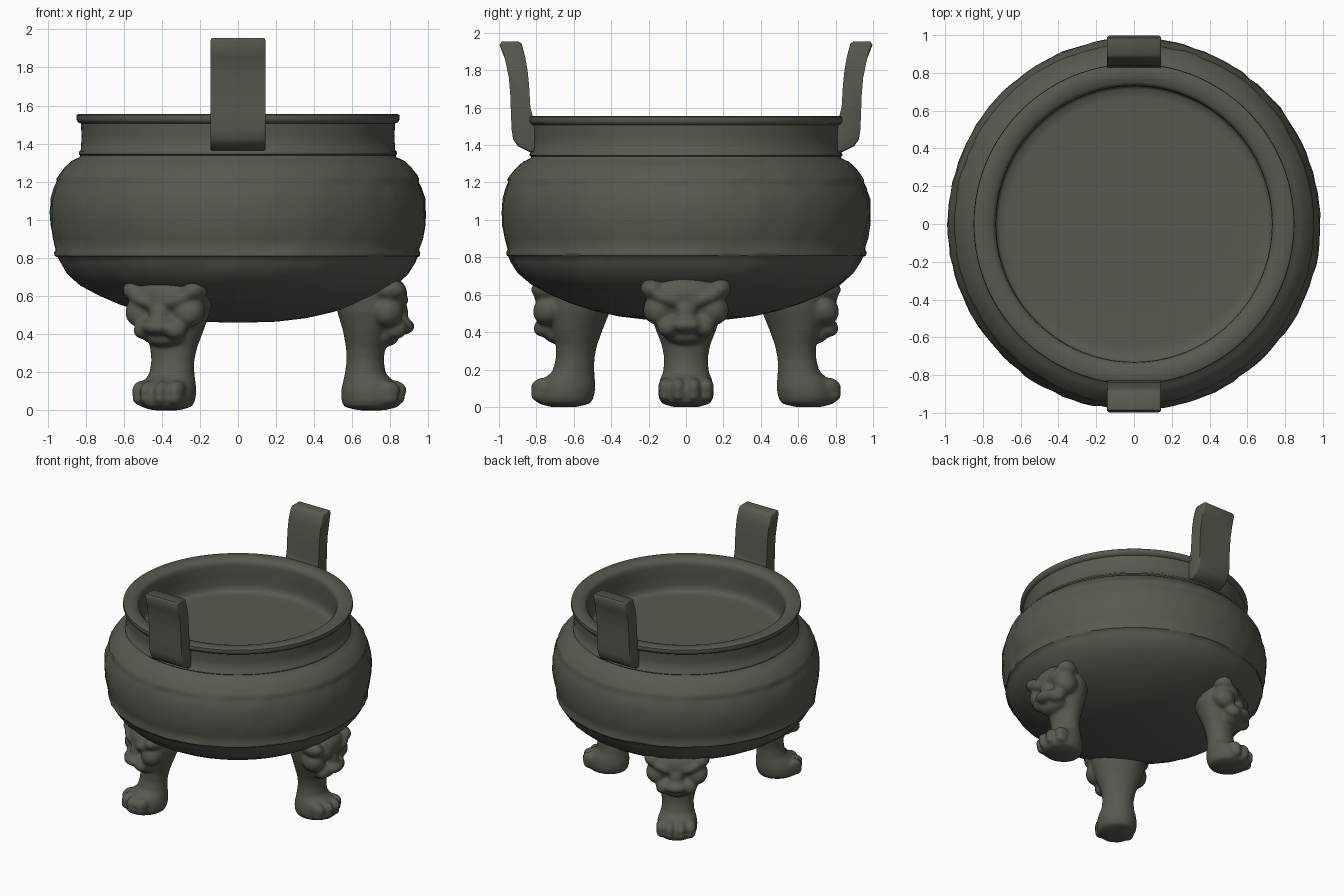
import bpy, bmesh, math
from mathutils import Matrix, Vector, noise

cube = bpy.data.objects.get("Cube")
if cube:
    bpy.data.objects.remove(cube)

bronze = bpy.data.materials.new("dark_green_bronze")
bronze.use_nodes = True
colour = (0.094, 0.102, 0.077, 1)
bronze.diffuse_color = colour
bsdf = bronze.node_tree.nodes["Principled BSDF"]
bsdf.inputs["Base Color"].default_value = colour
bsdf.inputs["Roughness"].default_value = 0.7


def add_object(name, bm):
    bmesh.ops.recalc_face_normals(bm, faces=bm.faces)
    mesh = bpy.data.meshes.new(name)
    bm.to_mesh(mesh)
    bm.free()
    mesh.materials.append(bronze)
    obj = bpy.data.objects.new(name, mesh)
    bpy.context.collection.objects.link(obj)
    return obj


def smooth(obj, angle):
    bpy.ops.object.select_all(action='DESELECT')
    obj.select_set(True)
    bpy.context.view_layer.objects.active = obj
    bpy.ops.object.shade_smooth_by_angle(angle=math.radians(angle))


def loft(bm, rings, count):
    """Skin elliptical rings given as (z, centre x, radius x, radius y)."""
    loops = []
    for z, cx, rx, ry in rings:
        turn = [math.tau * i / count for i in range(count)]
        loops.append([bm.verts.new((cx + rx * math.cos(a), ry * math.sin(a), z)) for a in turn])
    for low, high in zip(loops, loops[1:]):
        for i in range(count):
            j = (i + 1) % count
            bm.faces.new((low[i], low[j], high[j], high[i]))
    bm.faces.new(loops[0])
    bm.faces.new(loops[-1])


def blob(bm, centre, size, tilt=0):
    """Ellipsoid, tilted about the outward axis."""
    matrix = (Matrix.Translation(centre) @ Matrix.Rotation(tilt, 4, 'X')
              @ Matrix.Diagonal((*size, 1)))
    bmesh.ops.create_icosphere(bm, subdivisions=3, radius=1, matrix=matrix)


def pair(bm, centre, size, tilt=0):
    x, y, z = centre
    blob(bm, centre, size, tilt)
    blob(bm, (x, -y, z), size, -tilt)


# Bowl: outside profile, rim, inner wall and filled floor as (radius, height)
profile = [
    (.03, .46), (.2, .465), (.36, .484), (.5, .516), (.62, .555), (.73, .602),
    (.825, .655), (.895, .715), (.933, .775), (.945, .803), (.958, .81), (.96, .828),
    (.954, .842), (.97, .9), (.982, .97), (.986, 1.04), (.982, 1.11), (.966, 1.17),
    (.952, 1.2), (.953, 1.215), (.94, 1.235), (.911, 1.275), (.873, 1.31), (.833, 1.328),
    (.828, 1.338), (.836, 1.345), (.835, 1.358), (.825, 1.366), (.821, 1.44), (.825, 1.506),
    (.842, 1.513), (.849, 1.53), (.847, 1.55), (.838, 1.556), (.79, 1.555), (.75, 1.548),
    (.733, 1.53), (.73, 1.5), (.733, 1.42), (.735, 1.35), (.73, 1.31), (.715, 1.296),
    (.67, 1.292), (.4, 1.292), (.03, 1.292)]
bm = bmesh.new()
loft(bm, [(z, 0, r, r) for r, z in profile], 112)
# Worn cast surface on the belly
for v in bm.verts:
    if .55 < v.co.z < 1.25 and v.co.xy.length > .74:
        out = Vector((v.co.x, v.co.y, 0)).normalized()
        v.co += out * (.007 * noise.noise(v.co * 9) + .007 * noise.noise(v.co * 20))
smooth(add_object("bowl", bm), 50)

# Handles: curved strap outline extruded across its width
outline = [(.80, 1.362), (.84, 1.364), (.90, 1.395), (.924, 1.43), (.932, 1.48),
           (.936, 1.57), (.939, 1.66), (.947, 1.76), (.968, 1.86), (.997, 1.935),
           (.985, 1.955), (.895, 1.955), (.878, 1.94), (.86, 1.87), (.847, 1.8),
           (.839, 1.72), (.832, 1.6), (.828, 1.54), (.80, 1.5)]
for name, side in (("front_handle", -1), ("back_handle", 1)):
    bm = bmesh.new()
    ends = [[bm.verts.new((x, side * y, z)) for y, z in outline] for x in (-.144, .144)]
    bm.faces.new(ends[0])
    bm.faces.new(ends[1])
    for i in range(len(outline)):
        j = (i + 1) % len(outline)
        bm.faces.new((ends[0][i], ends[0][j], ends[1][j], ends[1][i]))
    rim = [e for e in bm.edges if abs(e.verts[0].co.x - e.verts[1].co.x) < .01]
    bmesh.ops.bevel(bm, geom=rim, offset=.012, segments=2, profile=.5, affect='EDGES')
    smooth(add_object(name, bm), 50)


def leg_mesh(lean):
    bm = bmesh.new()
    # Shank and paw
    loft(bm, [(0, .70, .07, .07), (.018, .70, .145, .13), (.05, .70, .157, .147),
              (.10, .70, .16, .15), (.145, .69, .14, .14), (.19, .668, .108, .122),
              (.26, .668, .098, .117), (.33, .67, .103, .13), (.42, .68, .13, .165),
              (.52, .69, .17, .195), (.62, .695, .175, .21), (.70, .69, .12, .15)], 28)
    # Toes
    for y, x in ((.042, .825), (.11, .79)):
        pair(bm, (x, y, .105), (.062, .04, .052))
        pair(bm, (x + .005, y, .065), (.05, .036, .038))
    # Beast mask: scalp, ears, brows, cheeks, muzzle and jaw
    blob(bm, (.79, 0, .605), (.10, .185, .10))
    pair(bm, (.80, .18, .63), (.085, .065, .055), .3)
    pair(bm, (.84, .10, .58), (.055, .10, .042), .35)
    pair(bm, (.785, .145, .52), (.085, .085, .085))
    blob(bm, (.83, 0, .51), (.065, .06, .09))
    blob(bm, (.86, 0, .44), (.068, .09, .045))
    pair(bm, (.825, .085, .43), (.065, .07, .055), -.4)
    blob(bm, (.78, 0, .385), (.065, .12, .05))
    # Lean the top towards the bowl and the paw outward
    for v in bm.verts:
        v.co.x += lean * (.37 - v.co.z)
    return bm


# Three legs spaced evenly around the bowl
for i, (name, lean) in enumerate((("left_leg", 0), ("back_right_leg", .15),
                                  ("front_right_leg", .15))):
    leg = add_object(name, leg_mesh(lean))
    leg.rotation_euler.z = i * math.tau / 3
    remesh = leg.modifiers.new("merge", 'REMESH')
    remesh.mode = 'VOXEL'
    remesh.voxel_size = .011
    remesh.use_smooth_shade = True
    soften = leg.modifiers.new("soften", 'SMOOTH')
    soften.factor = .5
    soften.iterations = 10
